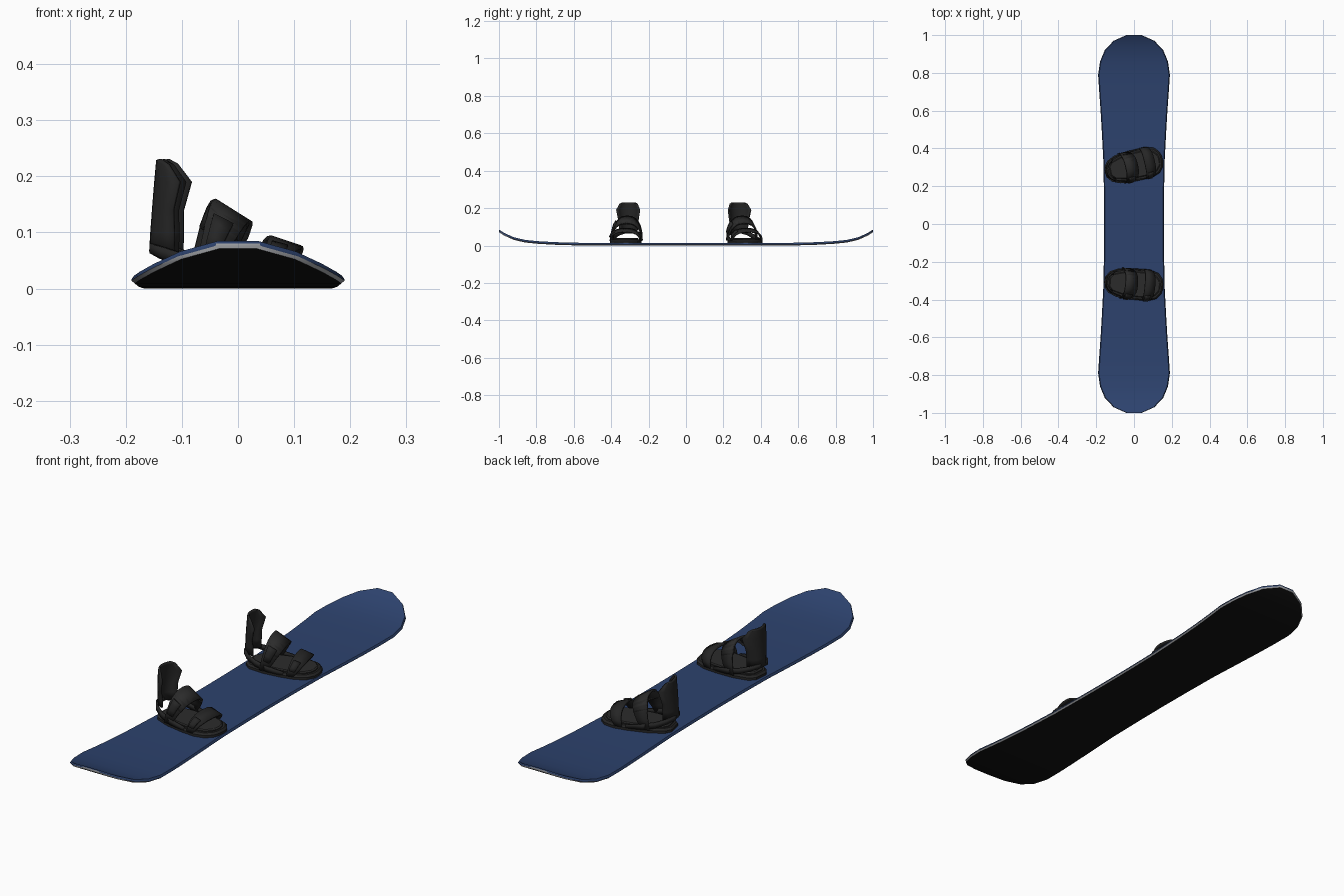
import bpy, bmesh, math
from mathutils import Matrix

if "Cube" in bpy.data.objects:
    bpy.data.objects.remove(bpy.data.objects["Cube"])


def material(name, rgb):
    m = bpy.data.materials.new(name)
    m.diffuse_color = (*rgb, 1)
    m.use_nodes = True
    m.node_tree.nodes["Principled BSDF"].inputs["Base Color"].default_value = m.diffuse_color
    return m


BLUE = material("deck_blue", (0.026, 0.055, 0.155))
BLACK = material("base_black", (0.006, 0.006, 0.006))
STEEL = material("edge_steel", (0.35, 0.36, 0.38))
DARK = material("binding_dark", (0.019, 0.019, 0.019))
PAD = material("binding_pad", (0.024, 0.024, 0.024))


def make(name, verts, faces, mats, place=None, smooth=25, ids=None, thick=0):
    me = bpy.data.meshes.new(name)
    me.from_pydata(verts, [], faces)
    for m in mats:
        me.materials.append(m)
    if ids:
        me.polygons.foreach_set("material_index", ids)
    bm = bmesh.new()
    bm.from_mesh(me)
    bmesh.ops.recalc_face_normals(bm, faces=bm.faces)
    bm.to_mesh(me)
    bm.free()
    ob = bpy.data.objects.new(name, me)
    bpy.context.collection.objects.link(ob)
    if place:
        ob.matrix_world = place
    if thick:
        s = ob.modifiers.new("thickness", 'SOLIDIFY')
        s.thickness, s.offset = thick, 0
    bpy.ops.object.select_all(action='DESELECT')
    ob.select_set(True)
    bpy.context.view_layer.objects.active = ob
    bpy.ops.object.shade_smooth_by_angle(angle=math.radians(smooth))
    return ob


def sheet(name, rows, place, thick, mat=DARK):
    """Grid of points given as rows, thickened into a shell."""
    n = len(rows[0])
    verts = [p for r in rows for p in r]
    faces = [(i * n + j, i * n + j + 1, (i + 1) * n + j + 1, (i + 1) * n + j)
             for i in range(len(rows) - 1) for j in range(n - 1)]
    return make(name, verts, faces, [mat], place, 25, None, thick)


def slab(name, half, z0, z1, inset, place, mat):
    """Plate from a half outline (x, y), mirrored, with a slightly smaller top."""
    outline = half + [(x, -y) for x, y in reversed(half)]
    n = len(outline)
    verts = [(x, y, z0) for x, y in outline]
    verts += [(x, y, z0 + (z1 - z0) * 0.6) for x, y in outline]
    verts += [(x * (1 - inset), y * (1 - inset * 1.5), z1) for x, y in outline]
    faces = [tuple(range(n)), tuple(range(2 * n, 3 * n))]
    for k in (0, n):
        faces += [(k + i, k + (i + 1) % n, k + n + (i + 1) % n, k + n + i) for i in range(n)]
    make(name, verts, faces, [mat], place)


# Board: cross-sections (y, half width, underside height) mirrored along y
half = [(0, .158, 0), (.15, .159, 0), (.33, .162, 0), (.5, .171, 0), (.6, .177, .001),
        (.7, .184, .004), (.79, .19, .009), (.86, .18, .016), (.92, .155, .030),
        (.97, .108, .052), (1, .04, .071)]
stations = [(-y, w, z) for y, w, z in reversed(half[1:])] + half
verts, faces, ids = [], [], []
for y, w, z in stations:
    prof = [(-w + .006, z), (-w, z + .005), (-w + .001, z + .009), (-w + .005, z + .014)]
    prof += [(-x, h) for x, h in reversed(prof)]
    verts += [(x, y, h) for x, h in prof]
band = [1, 1, 0, 0, 0, 1, 1, 2]
band = [1, 0, 0, 0, 0, 0, 1, 2]
for i in range(len(stations) - 1):
    for j in range(8):
        k = (j + 1) % 8
        faces.append((i * 8 + j, i * 8 + k, i * 8 + 8 + k, i * 8 + 8 + j))
        ids.append(band[j])
for s in (0, (len(stations) - 1) * 8):
    for j, m in enumerate((1, 1, 0)):
        faces.append((s + j, s + j + 1, s + 6 - j, s + 7 - j))
        ids.append(m)
make("board", verts, faces, [BLUE, STEEL, BLACK], None, 30, ids)


def arch(t, x_base, x_top, w, z_base, z_top):
    """Point on a strap edge; t runs 0 to pi across the foot."""
    c, s = math.cos(t), math.sin(t)
    lift = s ** 0.8
    return (x_base + (x_top - x_base) * lift,
            w * math.copysign(abs(c) ** 0.8, c), z_base + (z_top - z_base) * lift)


def strap(name, rear, front, place, thick, t0=0, t1=180, steps=12, grow=0.0, mat=DARK):
    rows = []
    for i in range(steps + 1):
        t = math.radians(t0 + (t1 - t0) * i / steps)
        row = []
        for xb, xt, w, zb, zt in (rear, front):
            row.append(arch(t, xb, xt, w + grow, zb, zt + grow))
        rows.append(row)
    sheet(name, rows, place, thick, mat)


def binding(tag, y, angle):
    M = Matrix.Translation((0, y, 0)) @ Matrix.Rotation(math.radians(angle), 4, 'Z')

    # Baseplate and footbed
    plate = [(-.145, .03), (-.125, .055), (-.06, .075), (.02, .083), (.08, .083),
             (.125, .068), (.148, .04), (.155, .015)]
    slab(tag + "_baseplate", plate, .012, .032, .05, M, DARK)
    bed = [(x * .9, yy * .8) for x, yy in plate]
    slab(tag + "_footbed", bed, .03, .040, .04, M, PAD)

    # Heel loop rising around the back of the foot
    path = [(.03, .079, .022, .036), (-.04, .078, .026, .050), (-.09, .071, .038, .062),
            (-.13, .053, .054, .074), (-.152, .025, .063, .080)]
    path += [(x, -yy, a, b) for x, yy, a, b in reversed(path)]
    sheet(tag + "_heel_loop", [[(x, yy, a), (x, yy, b)] for x, yy, a, b in path], M, .008)

    # Highback: curved upright shell (z, half width, back x, wing x)
    rows = []
    for z, w, xb, xw in [(.066, .044, -.155, -.110), (.10, .046, -.153, -.110),
                         (.14, .052, -.150, -.111), (.19, .061, -.146, -.099),
                         (.222, .046, -.143, -.120), (.229, .032, -.142, -.132)]:
        rows.append([(xb + (xw - xb) * (u / 4) ** 2,
                      w * math.sin(u / 4 * 1.3) / math.sin(1.3), z) for u in range(-4, 5)])
    sheet(tag + "_highback", rows, M, .008)

    # Ankle strap with padding and buckle
    rear, front = (-.070, -.045, .078, .028, .157), (-.035, .020, .078, .028, .119)
    strap(tag + "_ankle_strap", rear, front, M, .007)
    rear_p, front_p = (-.078, -.043, .076, .028, .156), (-.030, .018, .076, .028, .118)
    strap(tag + "_ankle_pad", rear_p, front_p, M, .010, 35, 145, 8, 0, PAD)
    rear_b, front_b = (-.062, -.033, .078, .028, .150), (-.043, .006, .078, .028, .128)
    strap(tag + "_ankle_buckle", rear_b, front_b, M, .008, 205 - 75, 165, 3, .007)

    # Toe strap with buckle
    rear, front = (.045, .058, .080, .024, .091), (.075, .112, .080, .024, .073)
    strap(tag + "_toe_strap", rear, front, M, .008)
    rear_b, front_b = (.050, .068, .080, .024, .087), (.070, .098, .080, .024, .078)
    strap(tag + "_toe_buckle", rear_b, front_b, M, .008, 125, 165, 3, .006)


binding("front_binding", -.318, -5)
binding("rear_binding", .309, 13)
